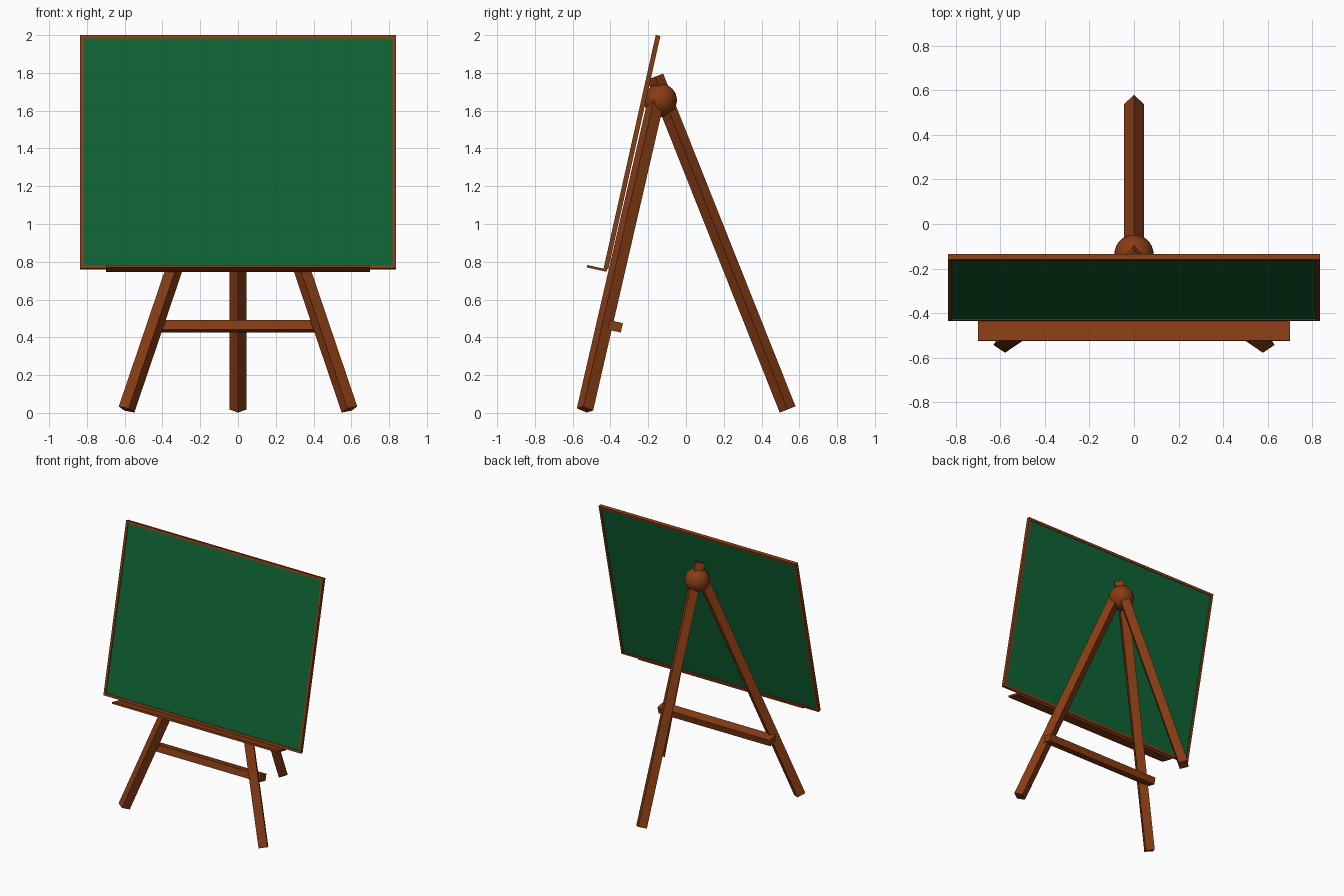
import bpy, bmesh, math
from mathutils import Vector, Matrix

if "Cube" in bpy.data.objects:
    bpy.data.objects.remove(bpy.data.objects["Cube"])


def material(name, rgb):
    m = bpy.data.materials.new(name)
    m.diffuse_color = (*rgb, 1)
    m.use_nodes = True
    m.node_tree.nodes["Principled BSDF"].inputs["Base Color"].default_value = m.diffuse_color
    return m


WOOD = material("wood", (0.24, 0.045, 0.007))
GREEN = material("green", (0.005, 0.125, 0.034))
TILT = Matrix.Rotation(math.radians(-12.6), 4, 'X')  # board leans back


def finish(name, bm, mat, matrix):
    bmesh.ops.recalc_face_normals(bm, faces=bm.faces)
    me = bpy.data.meshes.new(name)
    bm.to_mesh(me)
    bm.free()
    me.materials.append(mat)
    ob = bpy.data.objects.new(name, me)
    ob.matrix_world = matrix
    bpy.context.collection.objects.link(ob)
    return ob


def box(name, centre, size, mat):
    bm = bmesh.new()
    bmesh.ops.create_cube(bm, size=1, matrix=Matrix.Diagonal((*size, 1)))
    return finish(name, bm, mat, Matrix.Translation(centre) @ TILT)


def leg(name, foot, top, twist=0):
    foot, top = Vector(foot), Vector(top)
    d = top - foot
    bm = bmesh.new()
    bmesh.ops.create_cone(bm, cap_ends=True, segments=4, radius1=0.045,
                          radius2=0.045, depth=d.length)
    rot = Vector((0, 0, 1)).rotation_difference(d).to_matrix().to_4x4()
    return finish(name, bm, WOOD, Matrix.Translation((foot + top) / 2) @ rot
                  @ Matrix.Rotation(math.radians(twist), 4, 'Z'))


# Writing panel
CENTRE = (0, -0.286, 1.380)
W, H = 0.836, 0.633
box("board_panel", CENTRE, (2 * W - 0.02, 0.012, 2 * H - 0.02), GREEN)

# Mitred frame: four corner profiles bridged into a closed ring
bm = bmesh.new()
rings = []
for sx, sz in ((-1, -1), (1, -1), (1, 1), (-1, 1)):
    rings.append([bm.verts.new((sx * (W - i), y, sz * (H - i)))
                  for i, y in ((0, -.0125), (0, .0125), (.018, .0125), (.018, -.0125))])
for k in range(4):
    a, b = rings[k], rings[(k + 1) % 4]
    for i in range(4):
        j = (i + 1) % 4
        bm.faces.new((a[i], a[j], b[j], b[i]))
finish("board_frame", bm, WOOD, Matrix.Translation(CENTRE) @ TILT)

# Ledge under the board and brace behind the front legs
box("chalk_ledge", (0, -0.472, 0.765), (1.40, 0.108, 0.013), WOOD)
box("cross_brace", (0, -0.374, 0.458), (0.95, 0.07, 0.051), WOOD)

# Tripod legs
for side, s in (("left", -1), ("right", 1)):
    leg("front_leg_" + side, (s * 0.59, -0.535, 0.018), (s * 0.03, -0.155, 1.67), -13 * s)
leg("rear_leg", (0, 0.538, 0.018), (0, -0.163, 1.78))

# Ball joint
bm = bmesh.new()
bmesh.ops.create_uvsphere(bm, u_segments=32, v_segments=16, radius=0.088)
for f in bm.faces:
    f.smooth = True
finish("ball_joint", bm, WOOD, Matrix.Translation((0, -0.136, 1.655)))
